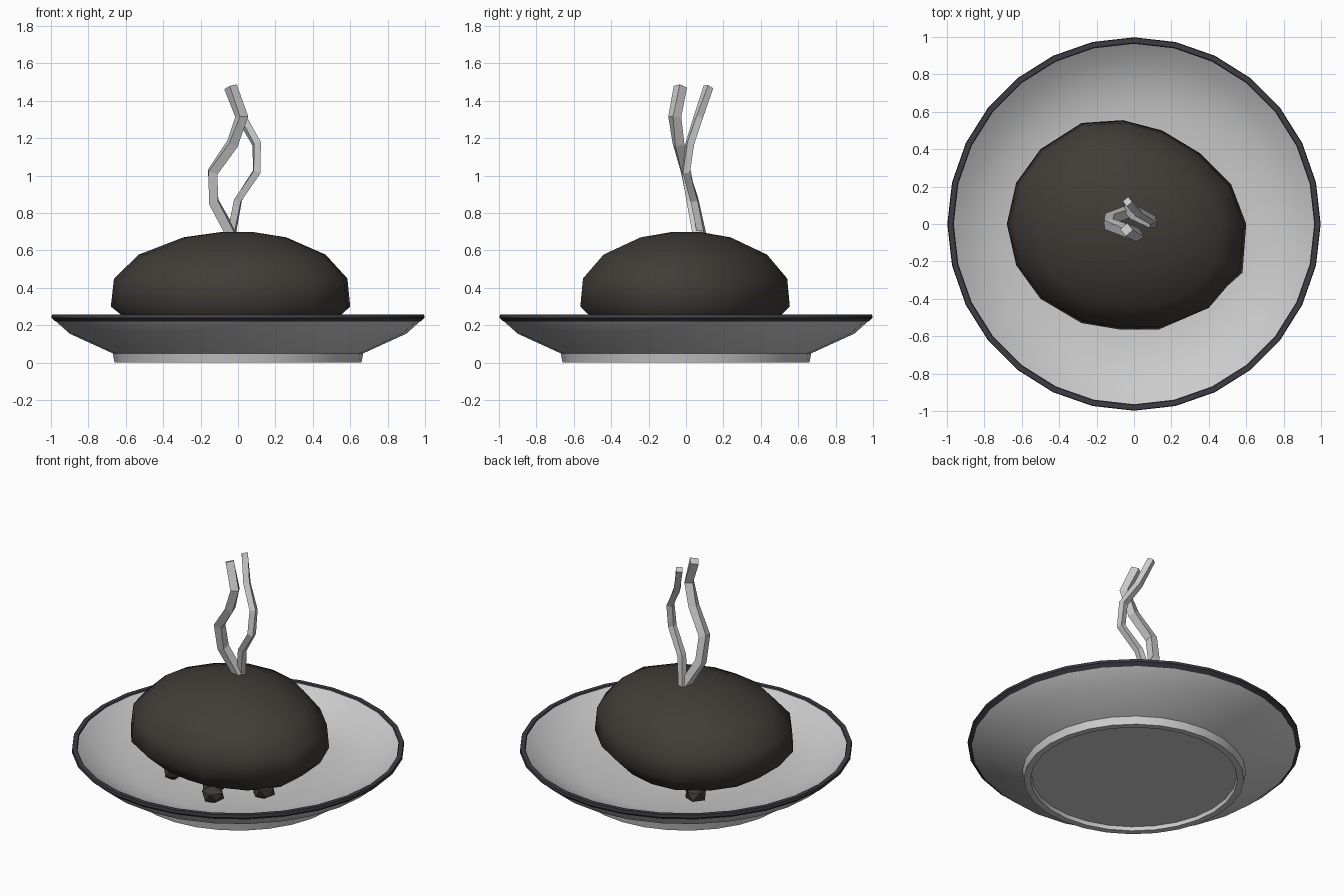
import bpy, bmesh, math, random
from mathutils import Vector

if "Cube" in bpy.data.objects:
    bpy.data.objects.remove(bpy.data.objects["Cube"])

random.seed(4)


def material(name, rgb):
    m = bpy.data.materials.new(name)
    m.diffuse_color = (*rgb, 1)
    m.use_nodes = True
    m.node_tree.nodes["Principled BSDF"].inputs["Base Color"].default_value = m.diffuse_color
    return m


CHAR = material("char", (0.052, 0.045, 0.039))
TRIM = material("dark_trim", (0.045, 0.045, 0.055))


def finish(name, bm, mat=None, angle=None):
    bmesh.ops.recalc_face_normals(bm, faces=bm.faces)
    me = bpy.data.meshes.new(name)
    bm.to_mesh(me)
    bm.free()
    ob = bpy.data.objects.new(name, me)
    bpy.context.collection.objects.link(ob)
    if mat:
        me.materials.append(mat)
    if angle:
        bpy.ops.object.select_all(action='DESELECT')
        ob.select_set(True)
        bpy.context.view_layer.objects.active = ob
        bpy.ops.object.shade_smooth_by_angle(angle=math.radians(angle))
    return ob


def loft(rings, closed=False):
    """Skin a stack of rings; an open stack gets capped at both ends."""
    bm = bmesh.new()
    loops = [[bm.verts.new(p) for p in r] for r in rings]
    pairs = list(zip(loops, loops[1:]))
    if closed:
        pairs.append((loops[-1], loops[0]))
    for a, b in pairs:
        n = len(a)
        for i in range(n):
            j = (i + 1) % n
            bm.faces.new((a[i], a[j], b[j], b[i]))
    if not closed:
        bm.faces.new(loops[0])
        bm.faces.new(loops[-1])
    return bm


def circle(r, z, n=28):
    return [(r * math.cos(2 * math.pi * i / n), r * math.sin(2 * math.pi * i / n), z)
            for i in range(n)]


# plate with foot recess underneath and shallow bowl on top
plate = [(.615, .025), (.62, 0), (.66, 0), (.67, .05), (.9, .155), (.978, .225),
         (.965, .25), (.88, .19), (.76, .14), (.62, .11), (.3, .1)]
finish("plate", loft([circle(r, z) for r, z in plate]), None, 35)

# dark rim band
rim = [(.975, .22), (.998, .24), (.995, .258), (.968, .258), (.958, .238)]
finish("plate_rim", loft([circle(r, z) for r, z in rim], True), TRIM, 30)

# burnt loaf: uneven outline scaled through a domed profile
outline = [(.6, 0), (.52, .21), (.35, .38), (.15, .5), (-.06, .555), (-.28, .54),
           (-.5, .4), (-.63, .22), (-.68, 0), (-.63, -.22), (-.5, -.4), (-.28, -.53),
           (-.07, -.565), (.13, -.565), (.41, -.46), (.58, -.26)]
profile = [(.12, .085), (.43, .105), (.78, .18), (1, .3), (.975, .45), (.78, .578),
           (.43, .67), (.12, .7)]
loaf = [[(x * s, y * s, z) for x, y in outline] for s, z in profile]
x, y, z = loaf[3][14]
loaf[3][14] = (x * .94, y * .94, z)      # small dent low on the front right
finish("burnt_loaf", loft(loaf), CHAR, 60)

# crumbs lying under the edge of the loaf
for i, p in enumerate([(.15, -.47, .15), (.36, -.25, .15), (-.23, -.34, .16),
                       (.07, -.36, .15), (-.31, .34, .15)]):
    bm = bmesh.new()
    bmesh.ops.create_icosphere(bm, subdivisions=1, radius=.075)
    for v in bm.verts:
        v.co = v.co * random.uniform(.85, 1.1)
        v.co.z *= .8
        v.co += Vector(p)
    finish(f"crumb_{i + 1}", bm, CHAR)

# smoke wisps: square tubes along a zigzag path
wisps = {
    "smoke_wisp_left": (.036, [(-.02, .07, .66), (-.13, .03, .86), (-.135, 0, 1.02),
                               (-.03, -.04, 1.17), (.02, -.06, 1.315), (-.04, -.03, 1.475)]),
    "smoke_wisp_right": (.027, [(-.04, .09, .66), (0, .045, .87), (.1, 0, 1.02),
                                (.1, .02, 1.17), (.02, .065, 1.31), (-.035, .12, 1.475)]),
}
for name, (r, path) in wisps.items():
    pts = [Vector(p) for p in path]
    rings = []
    for i, p in enumerate(pts):
        t = (pts[min(i + 1, 5)] - pts[max(i - 1, 0)]).normalized()
        u = t.cross(Vector((0, 1, 0))).normalized()
        w = t.cross(u)
        twist = .5 + .2 * i
        rings.append([p + r * (u * math.cos(twist + k * math.pi / 2)
                               + w * math.sin(twist + k * math.pi / 2)) for k in range(4)])
    finish(name, loft(rings))
